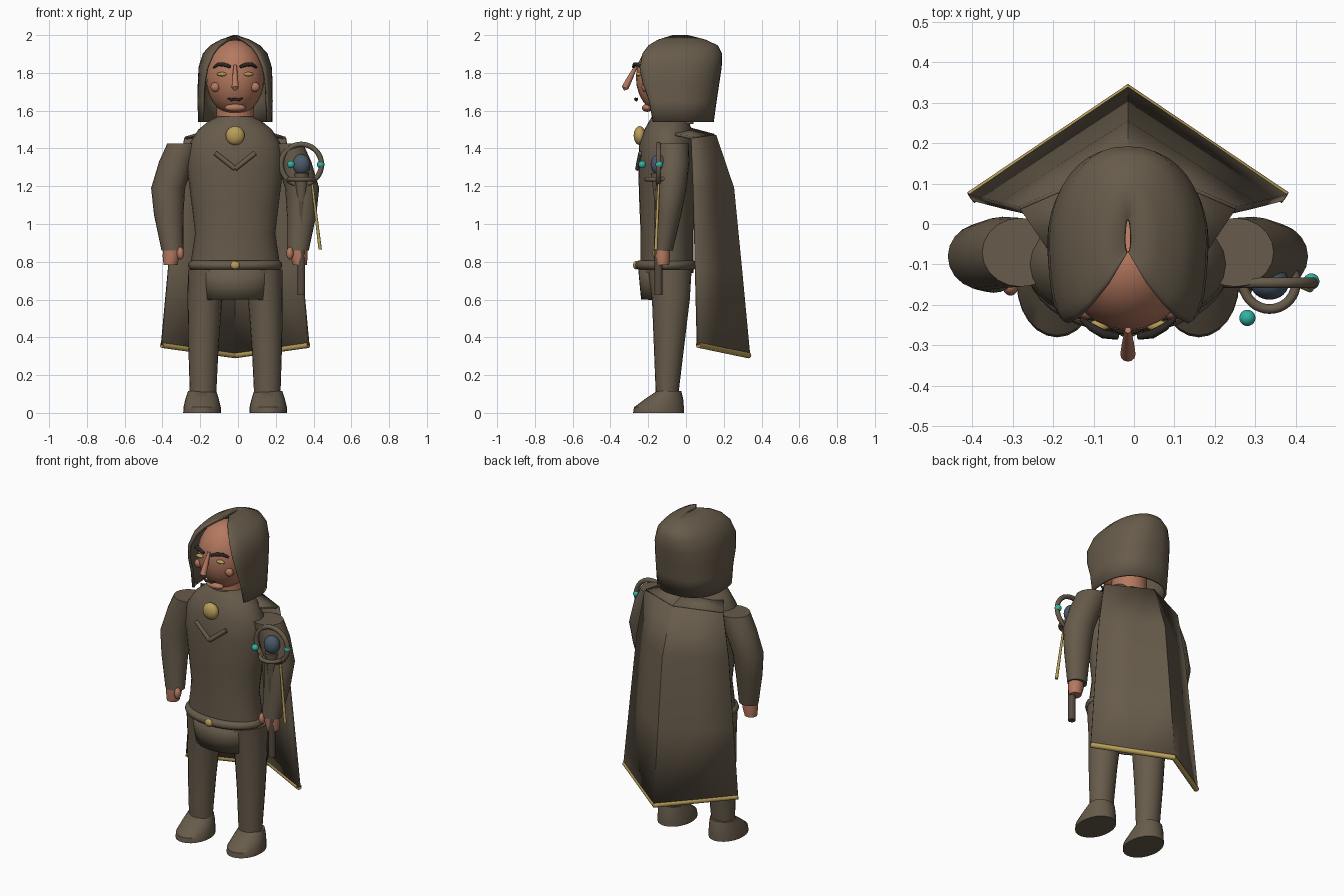
import bpy, bmesh, math
from mathutils import Vector

if "Cube" in bpy.data.objects:
    bpy.data.objects.remove(bpy.data.objects["Cube"])

CX = -0.015  # body axis


def mat(name, r, g, b):
    m = bpy.data.materials.new(name)
    m.diffuse_color = (r, g, b, 1)
    m.use_nodes = True
    m.node_tree.nodes["Principled BSDF"].inputs["Base Color"].default_value = m.diffuse_color
    return m


CLOTH = mat("brown_cloth", 0.135, 0.105, 0.07)
WOOD = mat("dark_wood", 0.09, 0.07, 0.05)
SKIN = mat("skin", 0.46, 0.19, 0.115)
GOLD = mat("gold", 0.48, 0.34, 0.10)
TEAL = mat("teal", 0.03, 0.45, 0.36)
ORB = mat("slate_blue", 0.07, 0.10, 0.14)
HAIR = mat("dark_hair", 0.025, 0.022, 0.018)


def finish(name, bm, m, angle=35):
    bmesh.ops.recalc_face_normals(bm, faces=bm.faces[:])
    me = bpy.data.meshes.new(name)
    bm.to_mesh(me)
    bm.free()
    me.materials.append(m)
    for p in me.polygons:
        p.use_smooth = True
    me.set_sharp_from_angle(angle=math.radians(angle))
    ob = bpy.data.objects.new(name, me)
    bpy.context.scene.collection.objects.link(ob)
    return ob


def loft(name, rows, m, closed=True, caps=True, angle=35):
    """Bridge equal-length rows of points."""
    bm = bmesh.new()
    vs = [[bm.verts.new(p) for p in r] for r in rows]
    n = len(rows[0])
    for a, b in zip(vs, vs[1:]):
        for i in range(n if closed else n - 1):
            j = (i + 1) % n
            bm.faces.new((a[i], a[j], b[j], b[i]))
    if closed and caps:
        bm.faces.new(vs[0])
        bm.faces.new(vs[-1])
    return finish(name, bm, m, angle)


def ring(cx, cy, z, rx, ry, n=28):
    return [(cx + rx * math.cos(2 * math.pi * i / n),
             cy + ry * math.sin(2 * math.pi * i / n), z) for i in range(n)]


def ball(name, c, r, m):
    bm = bmesh.new()
    bmesh.ops.create_uvsphere(bm, u_segments=24, v_segments=14, radius=1)
    for v in bm.verts:
        v.co = Vector((v.co.x * r[0] + c[0], v.co.y * r[1] + c[1], v.co.z * r[2] + c[2]))
    return finish(name, bm, m, 60)


def tube(name, pts, radii, m, n=12):
    """Round tube along a path, with a radius at each point."""
    pts = [Vector(p) for p in pts]
    rows = []
    for i, p in enumerate(pts):
        d = (pts[min(i + 1, len(pts) - 1)] - pts[max(i - 1, 0)]).normalized()
        u = d.orthogonal() if abs(d.y) > 0.9 else d.cross(Vector((0, 1, 0)))
        u.normalize()
        w = d.cross(u)
        rows.append([p + radii[i] * (math.cos(2 * math.pi * k / n) * u +
                                     math.sin(2 * math.pi * k / n) * w) for k in range(n)])
    return loft(name, rows, m)


def hoop(name, c, a, b, rx, ry, r, m, n=36, k=10):
    """Elliptical torus in the plane of axes a and b."""
    a, b, c = Vector(a), Vector(b), Vector(c)
    nrm = a.cross(b)
    rows = []
    for i in range(n + 1):
        t = 2 * math.pi * i / n
        d = (a * math.cos(t) + b * math.sin(t)).normalized()
        p = c + a * rx * math.cos(t) + b * ry * math.sin(t)
        rows.append([p + r * (math.cos(2 * math.pi * j / k) * d +
                              math.sin(2 * math.pi * j / k) * nrm) for j in range(k)])
    return loft(name, rows, m, caps=False, angle=60)


def thicken(ob, t):
    s = ob.modifiers.new("thickness", 'SOLIDIFY')
    s.thickness, s.offset = t, 0


# Torso, belt and front flap
loft("torso", [ring(CX, y, z, rx, ry) for z, rx, ry, y in (
    (0.74, .235, .14, -.10), (0.8, .235, .14, -.10), (0.95, .212, .14, -.10),
    (1.1, .23, .147, -.10), (1.3, .255, .153, -.10), (1.42, .245, .148, -.10),
    (1.5, .195, .125, -.095), (1.545, .14, .105, -.09), (1.57, .09, .09, -.09))], CLOTH)
hoop("belt", (CX, -.105, .782), (1, 0, 0), (0, 1, 0), .225, .14, .025, CLOTH)
ball("buckle", (CX, -.265, .782), (.025, .015, .022), GOLD)
flap = []
for z, rx, ry in ((.76, .2, .145), (.68, .188, .138), (.6, .172, .13)):
    flap.append([(CX + rx * math.sin(t), -.1 - ry * math.cos(t), z)
                 for t in (math.radians(-82 + 164 * i / 16) for i in range(17))])
thicken(loft("front_flap", flap, CLOTH, closed=False), .015)

# Chest ornaments
ball("brooch", (CX, -.245, 1.468), (.05, .032, .05), GOLD)
for s in (-1, 1):
    tube("chest_chevron", [(CX, -.256, 1.292), (CX + s * .105, -.24, 1.375)], [.013, .013], CLOTH)

# Limbs, mirrored about the body axis
for s in (-1, 1):
    def X(x):
        return CX + s * x
    loft("leg", [ring(X(x), y, z, rx, ry, 20) for x, y, z, rx, ry in (
        (.155, -.085, .76, .095, .115), (.16, -.08, .6, .092, .10),
        (.168, -.09, .35, .08, .08), (.17, -.1, .1, .07, .06))], CLOTH)
    loft("foot", [ring(X(.175), y, z, rx, ry, 24) for y, z, rx, ry in (
        (-.145, 0, .1, .135), (-.143, .03, .099, .132), (-.115, .075, .088, .1),
        (-.09, .115, .075, .065))], CLOTH)
    loft("arm", [ring(X(x), y, z, rx, ry, 20) for x, y, z, rx, ry in (
        (.265, -.07, 1.425, .095, .085), (.31, -.07, 1.33, .093, .088),
        (.355, -.08, 1.19, .09, .083), (.352, -.095, 1.05, .078, .07),
        (.332, -.12, .86, .058, .05))], CLOTH)
    loft("hand", [ring(X(x), -.125, z, rx, ry, 14) for x, z, rx, ry in (
        (.335, .88, .045, .04), (.338, .83, .046, .042), (.343, .782, .036, .036))], SKIN)
    ball("thumb", (X(.29), -.155, .845), (.019, .022, .033), SKIN)

# Head and face
ball("head", (CX, -.1, 1.775), (.155, .165, .2), SKIN)
loft("neck", [ring(CX, -.06, z, .1, .1) for z in (1.53, 1.68)], SKIN)
tube("nose", [(CX, -.262, 1.84), (CX, -.295, 1.775), (CX, -.322, 1.722), (CX, -.318, 1.71)],
     [.008, .015, .019, .01], SKIN)
ball("lips", (CX, -.205, 1.615), (.056, .028, .021), SKIN)
tube("moustache", [(CX + x, -.268 + abs(x) * .25, z) for x, z in (
    (-.04, 1.665), (-.02, 1.657), (0, 1.662), (.02, 1.657), (.04, 1.665))],
    [.004, .008, .007, .008, .004], HAIR)
for s in (-1, 1):
    ball("cheek", (CX + s * .105, -.215, 1.725), (.025, .02, .025), SKIN)
    ball("eye", (CX + s * .07, -.25, 1.793), (.026, .014, .011), GOLD)
    tube("eyebrow", [(CX + s * x, y, z) for x, y, z in (
        (.025, -.278, 1.832), (.06, -.272, 1.845), (.09, -.255, 1.845), (.115, -.235, 1.828))],
        [.008, .011, .01, .006], HAIR)

# Hood: horizontal arcs, open at the front
hood = []
for z, w, back, front, fx in (
        (1.54, .19, .14, -.17, .17), (1.65, .192, .155, -.19, .165),
        (1.75, .191, .17, -.225, .16), (1.83, .187, .182, -.24, .145),
        (1.9, .165, .185, -.225, .115), (1.94, .128, .165, -.195, .085),
        (1.97, .075, .10, -.145, .045), (1.993, .008, .01, -.07, .001)):
    cy = -.04
    half = [(fx + (w - fx) * math.sin(u), cy + (front - cy) * math.cos(u))
            for u in (math.pi / 2 * i / 6 for i in range(6))]
    half += [(w * math.cos(u) ** .85 if i < 10 else 0, cy + (back - cy) * math.sin(u))
             for i, u in ((i, math.pi / 2 * i / 10) for i in range(11))]
    hood.append([(CX + x, y, z) for x, y in half] +
                [(CX - x, y, z) for x, y in half[-2::-1]])
thicken(loft("hood", hood, CLOTH, closed=False, angle=40), .014)

# Cape with a central spine, and its gold hem
cape = []
for zs, ys, w, ye, ze in ((1.47, .15, .265, .035, 1.455), (1.19, .245, .31, .045, 1.19),
                          (.75, .288, .35, .055, .77), (.305, .33, .388, .065, .36)):
    cape.append([(CX + w * k, ys + (ye - ys) * abs(k), zs + (ze - zs) * abs(k))
                 for k in (-1, -.5, 0, .5, 1)])
thicken(loft("cape", cape, CLOTH, closed=False, angle=25), .02)
tube("cape_hem", [cape[-1][i] for i in (0, 2, 4)], [.016] * 3, GOLD)
# Shoulder strips joining the cape to the torso
for s in (-1, 1):
    strip = [[(CX + s * .265, .035, 1.455), (CX, .15, 1.47)],
             [(CX + s * .2, -.06, 1.475), (CX, .0, 1.51)]]
    thicken(loft("cape_shoulder", strip, CLOTH, closed=False), .014)

# Staff with rings, orb and gems
SX, SY, SZ = .335, -.145, 1.315
tube("staff", [(SX, SY, .625), (SX, SY, 1.22)], [.021, .021], WOOD)
hoop("staff_ring", (SX, SY, SZ), (1, 0, 0), (0, 0, 1), .107, .107, .014, CLOTH)
hoop("staff_collar", (SX, SY, 1.237), (1, 0, 0), (0, 1, 0), .065, .065, .012, CLOTH)
ball("orb", (SX, SY, SZ), (.048, .042, .055), ORB)
tube("orb_mount", [(SX, SY, 1.12), (SX, SY, 1.27)], [.022, .04], CLOTH)
ball("front_gem", (.28, -.232, SZ), (.02, .02, .02), TEAL)
ball("side_gem", (.438, -.142, SZ), (.02, .02, .02), TEAL)
tube("gold_pendant", [(.393, -.145, 1.21), (.435, -.16, .865)], [.006, .009], GOLD)
